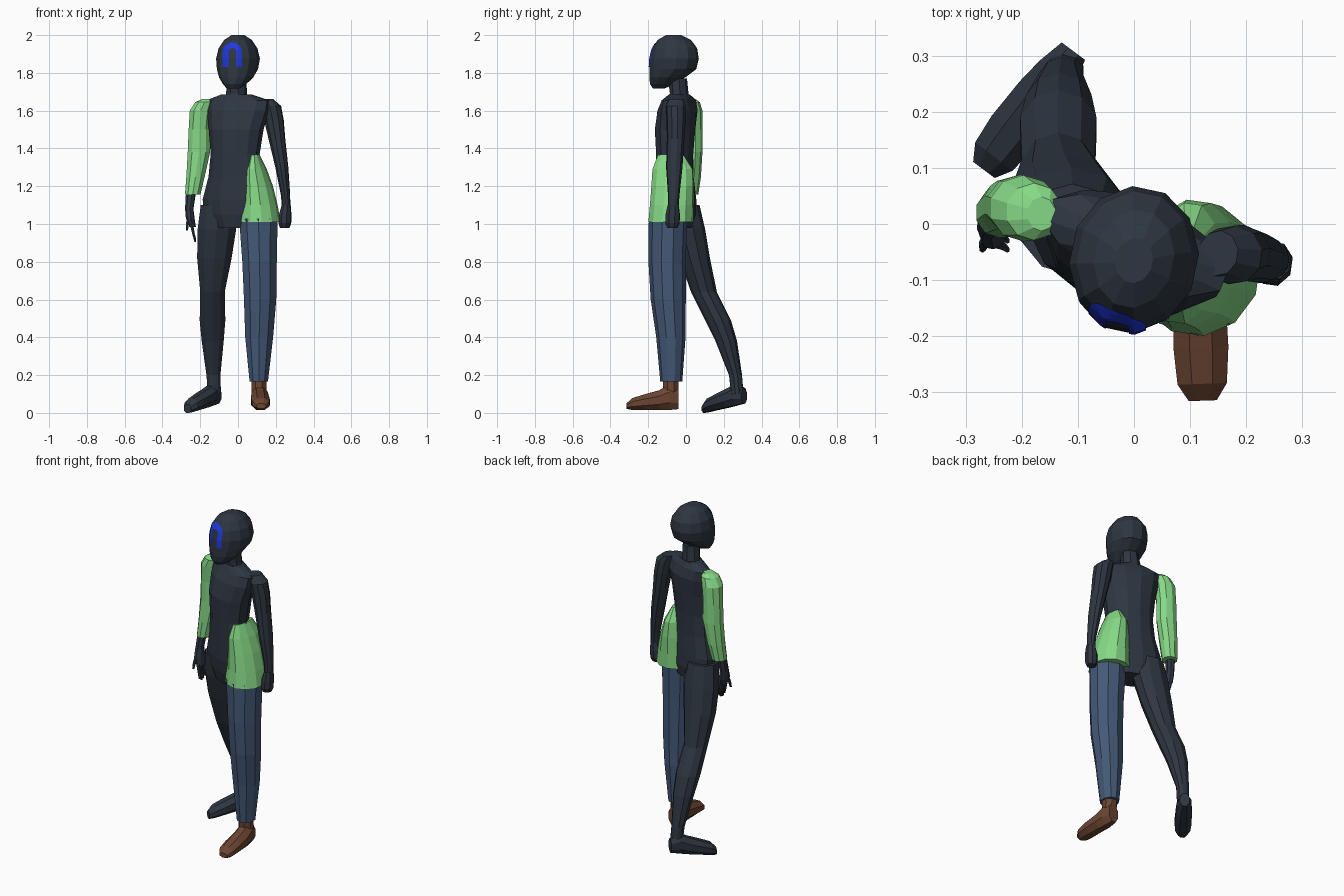
import bpy, bmesh, math
from mathutils import Vector
from mathutils.bvhtree import BVHTree


def material(name, rgb):
    m = bpy.data.materials.new(name)
    m.diffuse_color = (*rgb, 1)
    return m


DARK = material("dark slate", (0.027, 0.037, 0.052))
GREEN = material("light green", (0.24, 0.69, 0.24))
BLUE = material("denim blue", (0.058, 0.1, 0.185))
BROWN = material("leather brown", (0.15, 0.06, 0.032))
MARK = material("bright blue", (0.015, 0.04, 0.75))


def finish(name, bm, mat):
    bmesh.ops.recalc_face_normals(bm, faces=bm.faces)
    me = bpy.data.meshes.new(name)
    bm.to_mesh(me)
    ob = bpy.data.objects.new(name, me)
    bpy.context.collection.objects.link(ob)
    me.materials.append(mat)
    return ob


def skin(name, rings, mat):
    """Join closed rings of points into one capped surface."""
    bm = bmesh.new()
    vs = [[bm.verts.new(p) for p in r] for r in rings]
    n = len(vs[0])
    for a, b in zip(vs, vs[1:]):
        for i in range(n):
            j = (i + 1) % n
            bm.faces.new((a[i], a[j], b[j], b[i]))
    bm.faces.new(vs[0])
    bm.faces.new(vs[-1])
    finish(name, bm, mat)
    return bm


def limb(name, mat, rings, yaw=0, n=10):
    """Upright loft; each ring is (x, y, z, half width, half depth)."""
    t = math.radians(yaw)
    c, s = math.cos(t), math.sin(t)
    out = []
    for x, y, z, rx, ry in rings:
        ring = []
        for i in range(n):
            a = math.tau * (i + 0.5) / n
            u, v = rx * 1.02 * math.cos(a), ry * 1.02 * math.sin(a)
            ring.append((x + u * c - v * s, y + u * s + v * c, z))
        out.append(ring)
    return skin(name, out, mat)


def foot(name, mat, heel, yaw, rings):
    """Forward loft; each ring is (distance, bottom, top, half width)."""
    t = math.radians(yaw)
    fwd = Vector((math.sin(t), -math.cos(t), 0))
    side = Vector((math.cos(t), math.sin(t), 0))
    k = 1 / math.cos(math.pi / 8)
    out = []
    for d, lo, hi, w in rings:
        ring = []
        for i in range(8):
            a = math.tau * (i + 0.5) / 8
            p = Vector(heel) + fwd * d + side * (w * k * math.cos(a))
            p.z = (lo + hi) / 2 + (hi - lo) / 2 * k * math.sin(a)
            ring.append(p)
        out.append(ring)
    return skin(name, out, mat)


# Head, turned a little to one side
head = limb("head", DARK, [
    (-0.025, -0.145, 1.717, 0.034, 0.028), (-0.018, -0.125, 1.74, 0.06, 0.064),
    (-0.01, -0.1, 1.775, 0.088, 0.093), (-0.003, -0.07, 1.82, 0.106, 0.123),
    (0, -0.062, 1.875, 0.113, 0.128), (0, -0.06, 1.93, 0.1, 0.118),
    (0, -0.062, 1.975, 0.07, 0.087), (0, -0.065, 2.0, 0.033, 0.04)], -12, 12)

# Painted arch on the face, draped on the head surface
tree = BVHTree.FromBMesh(head)
path = [(0.036, 1.83 + 0.08 * i / 5) for i in range(6)]
path += [(0.036 * math.cos(a), 1.91 + 0.036 * math.sin(a))
         for a in [math.pi * i / 10 for i in range(1, 10)]]
path += [(-x, z) for x, z in path[5::-1]]
bm = bmesh.new()
rows = []
for i, (x, z) in enumerate(path):
    p0, p1 = path[max(i - 1, 0)], path[min(i + 1, len(path) - 1)]
    d = Vector((p1[0] - p0[0], p1[1] - p0[1])).normalized()
    row = []
    for k in (-1, -0.33, 0.33, 1):
        px, pz = x - d.y * 0.015 * k - 0.03, z + d.x * 0.015 * k
        hit = tree.ray_cast(Vector((px, -1, pz)), Vector((0, 1, 0)))[0]
        row.append(bm.verts.new((px, hit.y - 0.004, pz)))
    rows.append(row)
for a, b in zip(rows, rows[1:]):
    for k in range(3):
        bm.faces.new((a[k], a[k + 1], b[k + 1], b[k]))
finish("face_arch", bm, MARK)

# Neck and torso
limb("neck", DARK, [
    (-0.008, -0.04, 1.63, 0.075, 0.06), (-0.008, -0.036, 1.69, 0.056, 0.048),
    (-0.005, -0.045, 1.77, 0.048, 0.05)], -15, 8)
limb("torso", DARK, [
    (-0.01, -0.05, 0.98, 0.12, 0.075), (-0.015, -0.05, 1.05, 0.17, 0.09),
    (-0.018, -0.055, 1.13, 0.175, 0.093), (-0.012, -0.06, 1.25, 0.148, 0.09),
    (-0.015, -0.06, 1.37, 0.132, 0.093), (-0.01, -0.058, 1.5, 0.148, 0.1),
    (0, -0.045, 1.6, 0.17, 0.09), (0, -0.038, 1.655, 0.175, 0.065),
    (-0.008, -0.035, 1.685, 0.085, 0.05)], -22, 12)

# Half skirt on the left hip
limb("hip_skirt", GREEN, [
    (0.112, -0.08, 1.01, 0.112, 0.118), (0.108, -0.075, 1.1, 0.1, 0.115),
    (0.1, -0.07, 1.2, 0.083, 0.113), (0.09, -0.07, 1.29, 0.06, 0.108),
    (0.088, -0.08, 1.365, 0.026, 0.07)], -8, 12)

# Trailing right leg and foot
limb("rear_leg", DARK, [
    (-0.11, -0.01, 1.1, 0.09, 0.08), (-0.112, 0.012, 0.97, 0.105, 0.088),
    (-0.125, 0.045, 0.82, 0.094, 0.08), (-0.135, 0.095, 0.64, 0.067, 0.067),
    (-0.135, 0.17, 0.49, 0.07, 0.067), (-0.134, 0.213, 0.38, 0.06, 0.056),
    (-0.13, 0.262, 0.2, 0.038, 0.034), (-0.125, 0.272, 0.1, 0.036, 0.032)])
foot("rear_foot", DARK, (-0.108, 0.308, 0), -37, [
    (0, 0.05, 0.13, 0.026), (0.05, 0.04, 0.155, 0.038),
    (0.1, 0.03, 0.13, 0.044), (0.18, 0.016, 0.098, 0.047),
    (0.235, 0.005, 0.075, 0.042), (0.265, 0.0, 0.045, 0.024)])

# Leading left leg and shoe
limb("trouser_leg", BLUE, [
    (0.11, -0.078, 0.165, 0.05, 0.057), (0.112, -0.08, 0.4, 0.076, 0.076),
    (0.117, -0.094, 0.6, 0.088, 0.091), (0.114, -0.1, 0.8, 0.094, 0.097),
    (0.108, -0.095, 1.03, 0.105, 0.1)])
limb("shoe_ankle", BROWN, [
    (0.11, -0.082, 0.08, 0.042, 0.042), (0.11, -0.08, 0.2, 0.042, 0.044)], 0, 8)
foot("shoe", BROWN, (0.113, -0.04, 0), 2, [
    (0, 0.02, 0.13, 0.032), (0.05, 0.015, 0.15, 0.043),
    (0.1, 0.015, 0.12, 0.047), (0.18, 0.015, 0.098, 0.049),
    (0.245, 0.015, 0.078, 0.044), (0.275, 0.022, 0.05, 0.025)])

# Right arm: sleeve, forearm and open hand
limb("sleeve", GREEN, [
    (-0.24, 0.02, 1.155, 0.042, 0.044), (-0.225, 0.028, 1.25, 0.05, 0.05),
    (-0.207, 0.034, 1.38, 0.061, 0.052), (-0.205, 0.033, 1.5, 0.058, 0.053),
    (-0.197, 0.028, 1.6, 0.06, 0.058), (-0.178, 0.022, 1.645, 0.05, 0.05),
    (-0.165, 0.018, 1.662, 0.025, 0.03)])
limb("right_hand", DARK, [
    (-0.24, -0.01, 0.985, 0.016, 0.032), (-0.253, -0.008, 1.03, 0.022, 0.038),
    (-0.258, 0.0, 1.08, 0.022, 0.028), (-0.248, 0.015, 1.18, 0.027, 0.029)], -10, 8)
for i in range(4):
    y = -0.034 + 0.016 * i
    limb(f"right_finger_{i + 1}", DARK, [
        (-0.226, y - 0.012, 0.9 + 0.012 * abs(i - 1.3), 0.005, 0.005),
        (-0.236, y - 0.004, 0.95, 0.008, 0.008), (-0.246, y, 1.0, 0.01, 0.009)], 0, 6)
limb("right_thumb", DARK, [
    (-0.27, -0.045, 0.965, 0.006, 0.006), (-0.268, -0.036, 1.0, 0.009, 0.009),
    (-0.257, -0.02, 1.05, 0.011, 0.011)], 0, 6)

# Left arm and closed hand
limb("left_arm", DARK, [
    (0.255, -0.068, 1.07, 0.022, 0.027), (0.252, -0.065, 1.15, 0.024, 0.03),
    (0.232, -0.062, 1.3, 0.034, 0.043), (0.206, -0.055, 1.45, 0.044, 0.046),
    (0.19, -0.052, 1.55, 0.052, 0.05), (0.175, -0.055, 1.625, 0.053, 0.052),
    (0.15, -0.052, 1.662, 0.035, 0.04)], -8)
limb("left_hand", DARK, [
    (0.247, -0.072, 0.98, 0.026, 0.027), (0.248, -0.072, 1.005, 0.034, 0.039),
    (0.25, -0.07, 1.05, 0.033, 0.039), (0.255, -0.068, 1.1, 0.024, 0.03)], -8, 8)
